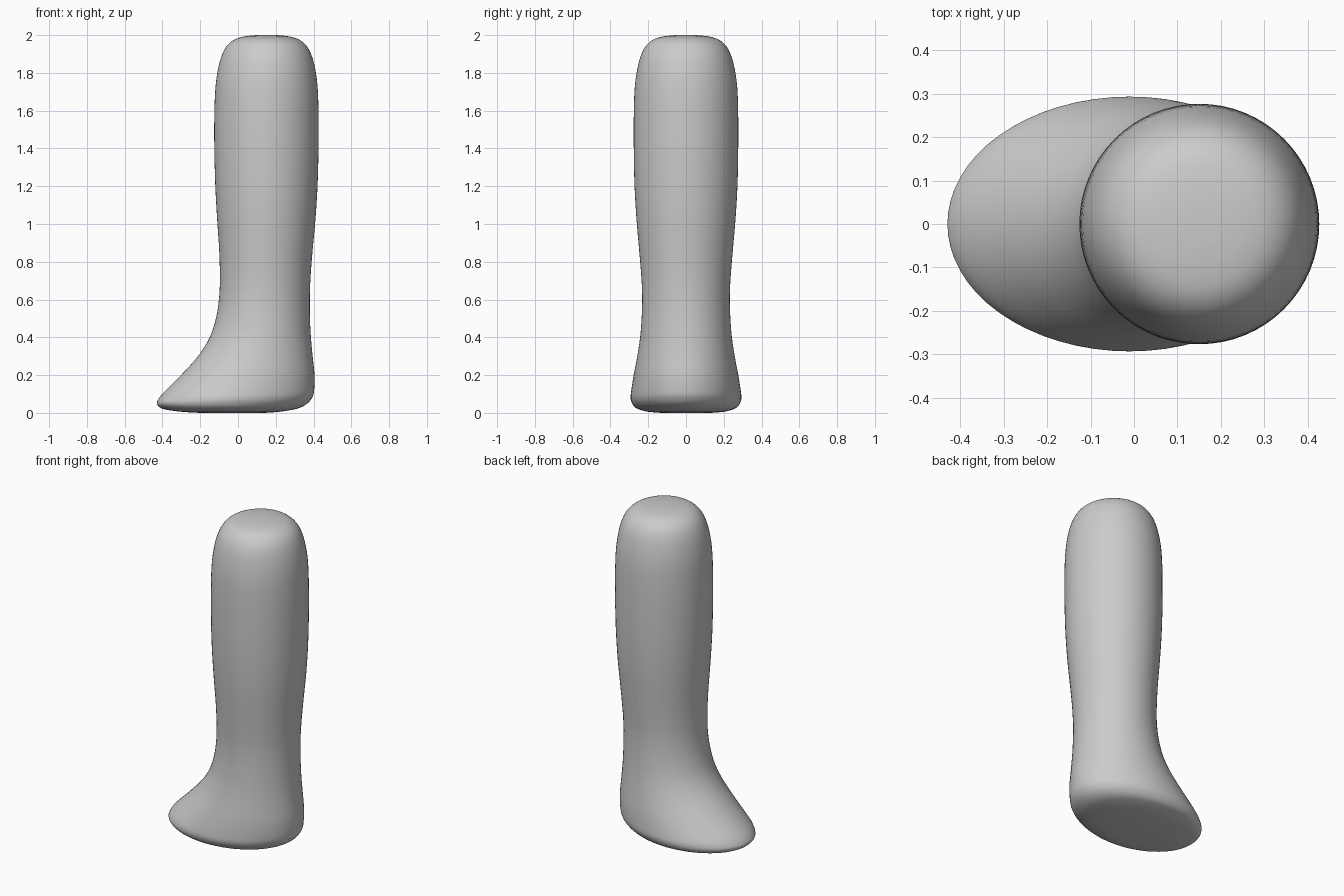
import bpy, bmesh, math
from mathutils import Vector

SIDES = 64
STEPS = 4

# Cross-sections from sole to top: height, toe x, heel x, half width in y
sections = [
    (0.000, -0.20, 0.14, 0.130),
    (0.006, -0.30, 0.22, 0.200),
    (0.018, -0.385, 0.295, 0.247),
    (0.030, -0.415, 0.335, 0.270),
    (0.050, -0.430, 0.368, 0.285),
    (0.075, -0.420, 0.389, 0.293),
    (0.110, -0.392, 0.402, 0.291),
    (0.200, -0.302, 0.405, 0.277),
    (0.300, -0.212, 0.395, 0.258),
    (0.400, -0.150, 0.386, 0.243),
    (0.500, -0.117, 0.381, 0.235),
    (0.600, -0.101, 0.380, 0.232),
    (0.700, -0.096, 0.383, 0.235),
    (0.850, -0.099, 0.394, 0.247),
    (1.050, -0.112, 0.412, 0.264),
    (1.250, -0.122, 0.423, 0.274),
    (1.500, -0.126, 0.427, 0.277),
    (1.700, -0.121, 0.423, 0.273),
    (1.820, -0.106, 0.409, 0.258),
    (1.900, -0.083, 0.387, 0.236),
    (1.950, -0.053, 0.357, 0.206),
    (1.980, -0.012, 0.316, 0.166),
    (1.994, 0.040, 0.265, 0.113),
    (2.000, 0.100, 0.205, 0.052),
]


def catmull(a, b, c, d, t):
    return 0.5 * (2*b + (c - a)*t + (2*a - 5*b + 4*c - d)*t*t + (3*b - a - 3*c + d)*t**3)


# Smooth the section list along the leg
rows = [Vector(s) for s in sections]
fine = []
for i in range(len(rows) - 1):
    a, d = rows[max(i - 1, 0)], rows[min(i + 2, len(rows) - 1)]
    for k in range(STEPS):
        fine.append(catmull(a, rows[i], rows[i + 1], d, k / STEPS))
fine.append(rows[-1])

# Loft the elliptical rings into one closed leg and foot
bm = bmesh.new()
rings = []
for z, x0, x1, w in fine:
    cx, rx = (x0 + x1) / 2, (x1 - x0) / 2
    rings.append([bm.verts.new((cx + rx * math.cos(2*math.pi*j/SIDES),
                                w * math.sin(2*math.pi*j/SIDES),
                                min(max(z, 0), 2))) for j in range(SIDES)])
for lo, hi in zip(rings, rings[1:]):
    for j in range(SIDES):
        n = (j + 1) % SIDES
        bm.faces.new((lo[j], lo[n], hi[n], hi[j]))
bm.faces.new(rings[0][::-1])
bm.faces.new(rings[-1])
bmesh.ops.recalc_face_normals(bm, faces=bm.faces)
for f in bm.faces:
    f.smooth = True
mesh = bpy.data.meshes.new("boot")
bm.to_mesh(mesh)
bm.free()
boot = bpy.data.objects.new("boot", mesh)
bpy.context.collection.objects.link(boot)
